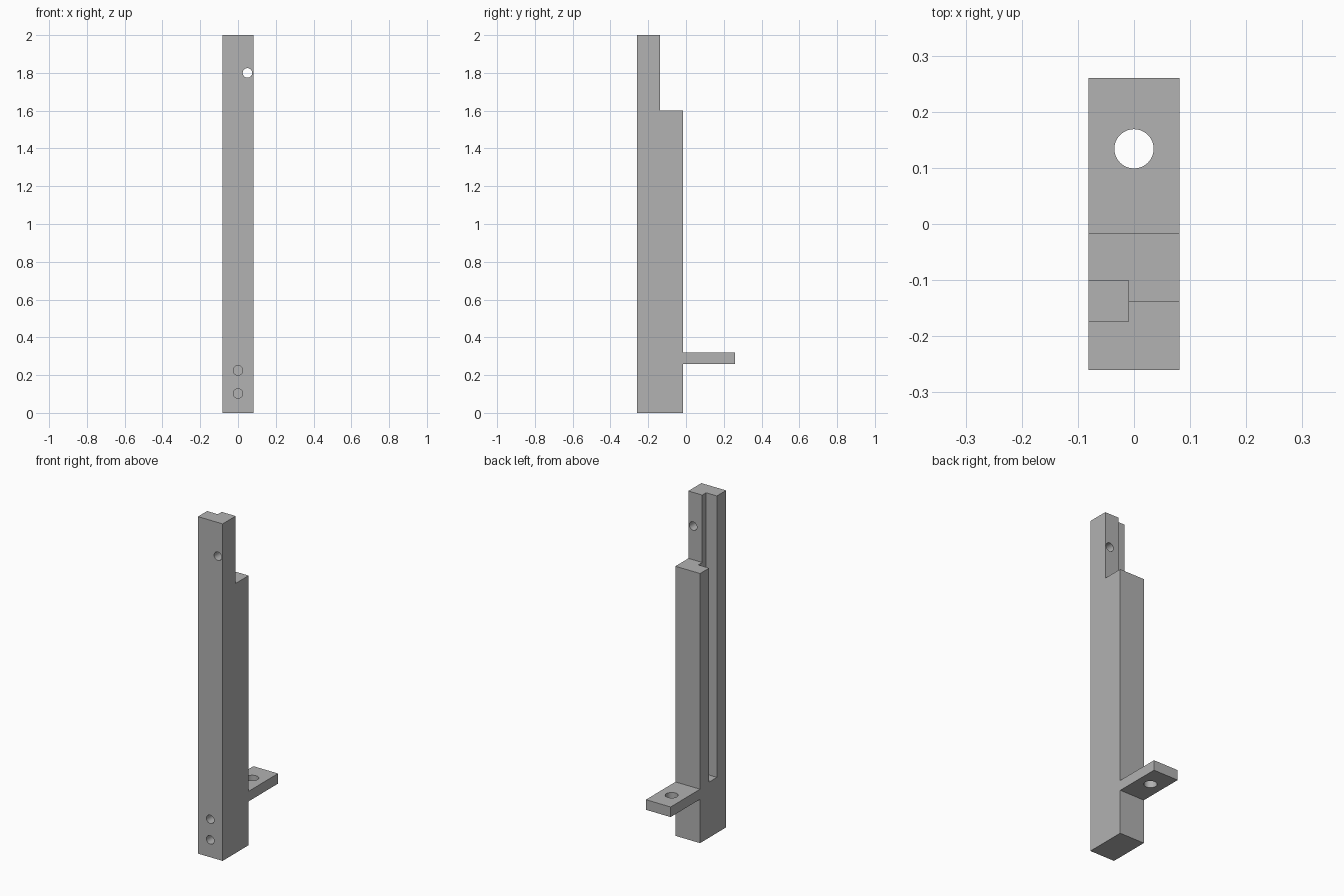
import bpy
import bmesh
from math import pi

cube = bpy.data.objects.get("Cube")
if cube:
    bpy.data.objects.remove(cube, do_unlink=True)

HALF_W = 0.081
FRONT, STEP, REAR, LUG_END = -0.26, -0.138, -0.016, 0.26
LUG_LOW, LUG_TOP, SHOULDER, TOP = 0.26, 0.32, 1.6, 2.0

grey = bpy.data.materials.new("plain grey")
grey.use_nodes = True
colour = (0.445, 0.445, 0.445, 1)
grey.diffuse_color = colour
grey.node_tree.nodes["Principled BSDF"].inputs["Base Color"].default_value = colour


def finish(name, bm):
    bmesh.ops.recalc_face_normals(bm, faces=bm.faces)
    mesh = bpy.data.meshes.new(name)
    bm.to_mesh(mesh)
    bm.free()
    mesh.materials.append(grey)
    obj = bpy.data.objects.new(name, mesh)
    bpy.context.collection.objects.link(obj)
    return obj


def box(name, low, high):
    bm = bmesh.new()
    bmesh.ops.create_cube(bm, size=1)
    for v in bm.verts:
        v.co = [a if c < 0 else b for c, a, b in zip(v.co, low, high)]
    return finish(name, bm)


def drill(name, centre, radius, depth, tilt=0):
    bpy.ops.mesh.primitive_cylinder_add(vertices=48, radius=radius, depth=depth,
                                        location=centre, rotation=(tilt, 0, 0))
    obj = bpy.context.object
    obj.name = name
    obj.data.materials.append(grey)
    return obj


def cut(target, cutter):
    cutter.hide_render = True
    mod = target.modifiers.new(cutter.name, "BOOLEAN")
    mod.operation, mod.solver, mod.object = "DIFFERENCE", "EXACT", cutter
    bpy.ops.object.select_all(action="DESELECT")
    bpy.context.view_layer.objects.active = target
    target.select_set(True)
    bpy.ops.object.modifier_apply(modifier=mod.name)
    bpy.data.objects.remove(cutter, do_unlink=True)


# Stepped post with rear lug, extruded across its width
profile = [(FRONT, 0), (REAR, 0), (REAR, LUG_LOW), (LUG_END, LUG_LOW),
           (LUG_END, LUG_TOP), (REAR, LUG_TOP), (REAR, SHOULDER),
           (STEP, SHOULDER), (STEP, TOP), (FRONT, TOP)]
bm = bmesh.new()
side = bm.faces.new([bm.verts.new((-HALF_W, y, z)) for y, z in profile])
ext = bmesh.ops.extrude_face_region(bm, geom=[side])["geom"]
bmesh.ops.translate(bm, vec=(2 * HALF_W, 0, 0),
                    verts=[g for g in ext if isinstance(g, bmesh.types.BMVert)])
post = finish("slotted_post", bm)

# Long side slot, open at the top
cut(post, box("slot_cutter", (-0.2, -0.174, 0.33), (-0.01, -0.101, 2.2)))

# Through hole near the top, two blind holes at the foot, and the lug hole
cut(post, drill("top_hole_cutter", (0.05, -0.2, 1.8), 0.025, 0.3, pi / 2))
for z in (0.103, 0.225):
    cut(post, drill("foot_hole_cutter", (0, FRONT, z), 0.025, 0.24, pi / 2))
cut(post, drill("lug_hole_cutter", (0, 0.134, 0.29), 0.035, 0.2))

bpy.ops.object.select_all(action="DESELECT")
bpy.context.view_layer.objects.active = post
post.select_set(True)
bpy.ops.object.shade_smooth_by_angle(angle=pi / 6)
